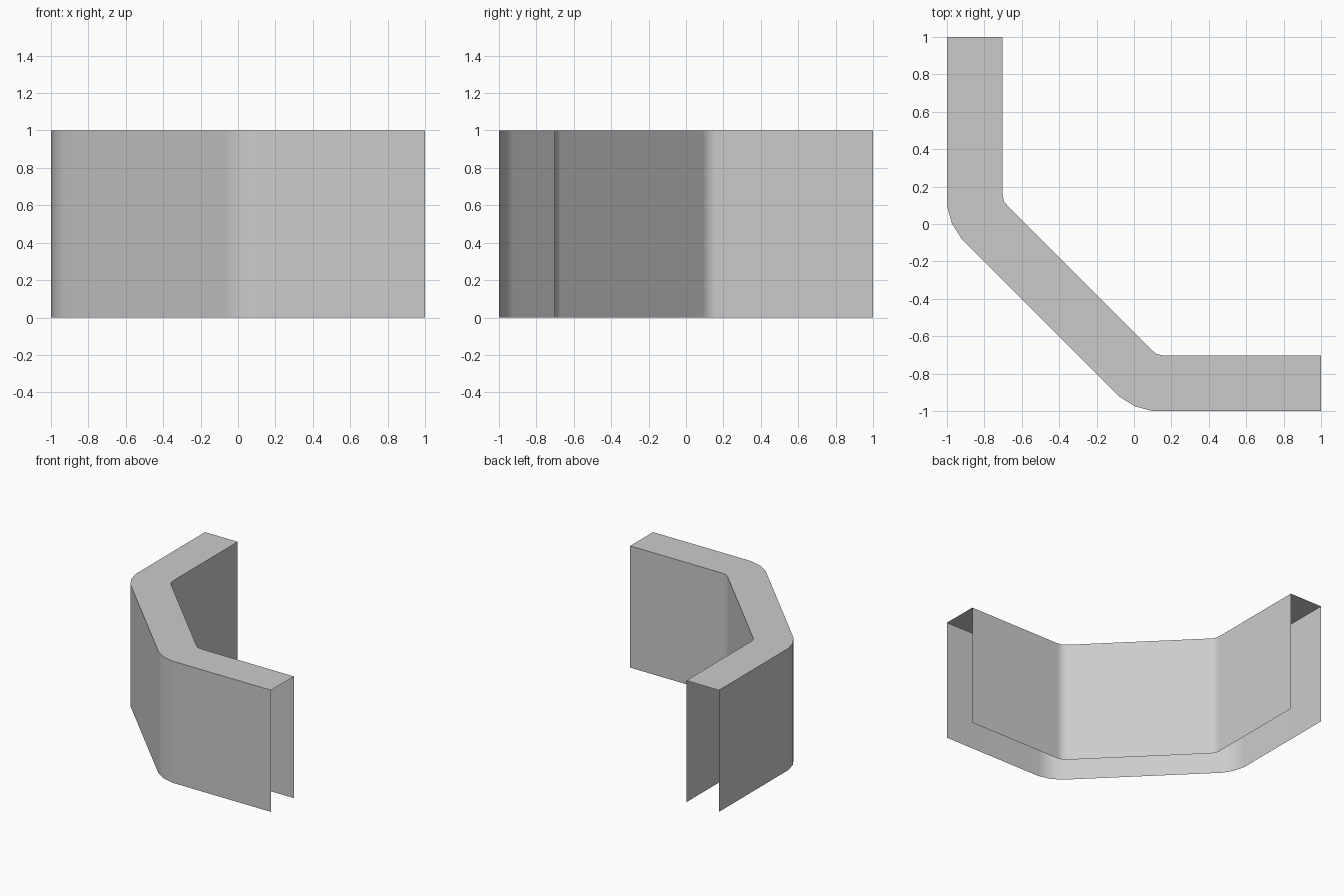
import bpy
import bmesh

cube = bpy.data.objects.get("Cube")
if cube:
    bpy.data.objects.remove(cube)

HEIGHT = 1.0

# Single grey finish
grey = bpy.data.materials.new("light grey")
grey.use_nodes = True
colour = (0.6, 0.6, 0.6, 1.0)
grey.diffuse_color = colour
grey.node_tree.nodes["Principled BSDF"].inputs["Base Color"].default_value = colour


def mirrored(half):
    """Complete a wall path by reflecting it across the x = y diagonal."""
    return half + [(y, x) for x, y in reversed(half)]


# Wall paths, from the back arm's end to the right arm's end
outer = mirrored([(-1, 1), (-1, 0.1), (-0.975, 0.005), (-0.925, -0.075)])
inner = mirrored([(-0.703, 1), (-0.703, 0.16), (-0.695, 0.12), (-0.67, 0.09)])

bm = bmesh.new()


def wall(path, flip):
    """Raise a path into a vertical wall and return its top vertices."""
    low = [bm.verts.new((x, y, 0)) for x, y in path]
    high = [bm.verts.new((x, y, HEIGHT)) for x, y in path]
    for i in range(len(path) - 1):
        loop = [low[i], low[i + 1], high[i + 1], high[i]]
        bm.faces.new(loop[::-1] if flip else loop)
    return high


# Two walls joined by a flat top; the underside and both ends stay open
outer_top = wall(outer, False)
inner_top = wall(inner, True)
bm.faces.new(outer_top + inner_top[::-1])

mesh = bpy.data.meshes.new("angled_cover")
bm.to_mesh(mesh)
bm.free()
mesh.materials.append(grey)
cover = bpy.data.objects.new("angled_cover", mesh)
bpy.context.collection.objects.link(cover)

# Smooth rounded corners, crisp top rim, flat main panels
bpy.ops.object.select_all(action="DESELECT")
cover.select_set(True)
bpy.context.view_layer.objects.active = cover
bpy.ops.object.shade_smooth_by_angle(angle=0.7)
weighted = cover.modifiers.new("flat_panels", "WEIGHTED_NORMAL")
weighted.keep_sharp = True
